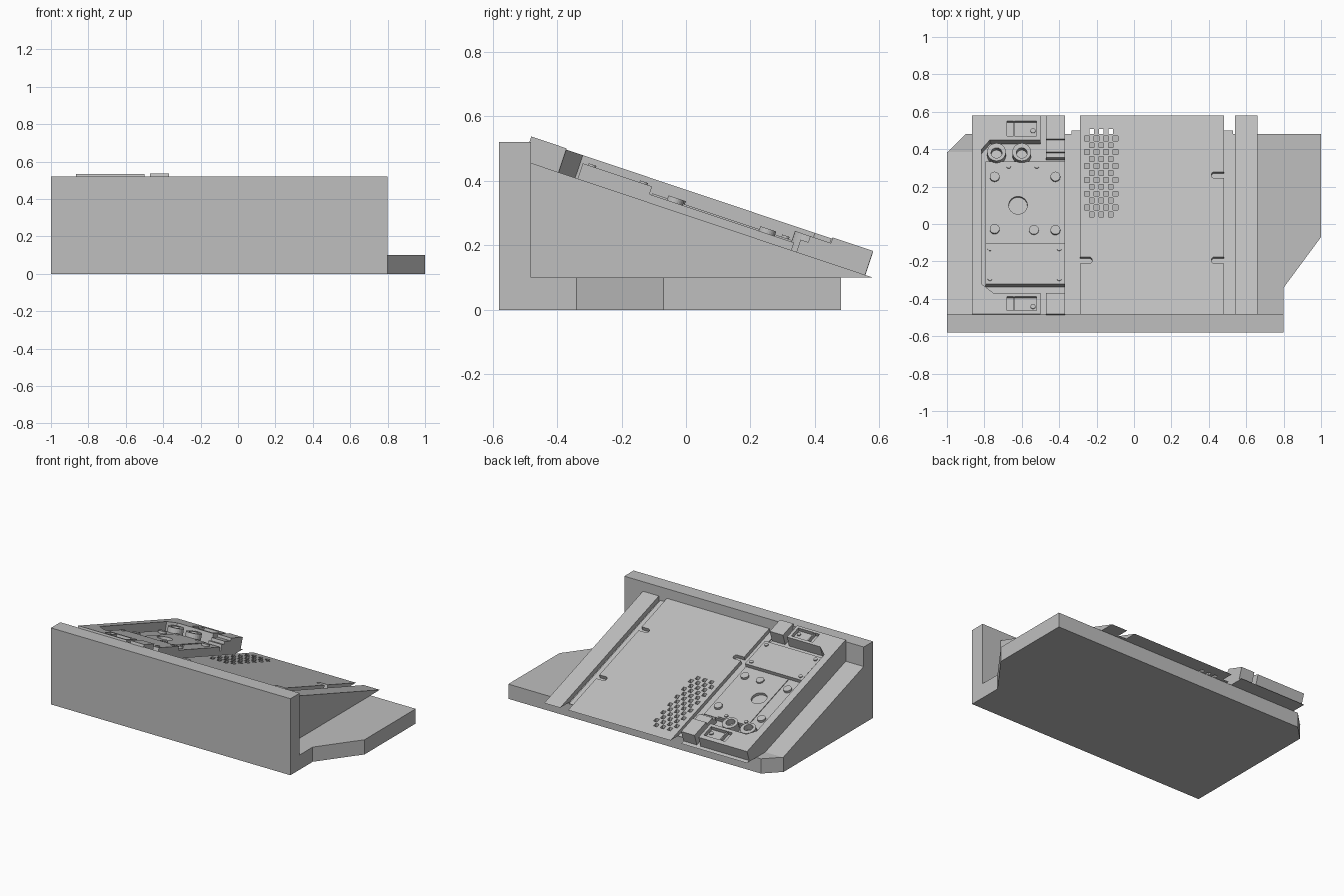
import bpy, bmesh, math

if "Cube" in bpy.data.objects:
    bpy.data.objects.remove(bpy.data.objects["Cube"])

grey = bpy.data.materials.new("plain_grey")
grey.use_nodes = True
colour = (0.52, 0.52, 0.52, 1)
grey.diffuse_color = colour
grey.node_tree.nodes["Principled BSDF"].inputs["Base Color"].default_value = colour

FRONT, TOP, BASE = -0.48, 0.455, 0.10      # ramp start, ramp height, base thickness
ANGLE = math.atan2(TOP - BASE, 1.06)
S, C = math.sin(ANGLE), math.cos(ANGLE)


def loft(name, rings):
    """Join two matching outlines into a closed solid; more pairs are separate solids."""
    bm = bmesh.new()
    for low, high in rings:
        a = [bm.verts.new(p) for p in low]
        b = [bm.verts.new(p) for p in high]
        bm.faces.new(a[::-1])
        bm.faces.new(b)
        for i in range(len(a)):
            j = (i + 1) % len(a)
            bm.faces.new((a[i], a[j], b[j], b[i]))
    bmesh.ops.recalc_face_normals(bm, faces=bm.faces)
    mesh = bpy.data.meshes.new(name)
    bm.to_mesh(mesh)
    bm.free()
    mesh.materials.append(grey)
    ob = bpy.data.objects.new(name, mesh)
    bpy.context.scene.collection.objects.link(ob)
    return ob


def flat(name, pts, z0, z1):
    return loft(name, [([(x, y, z0) for x, y in pts], [(x, y, z1) for x, y in pts])])


def tilt_ring(pts, w0, w1):
    """Plan outline of the upper face, extruded square to the ramp between two heights."""
    def place(x, y, w):
        v = (y - FRONT - w1 * S) / C
        return (x, FRONT + v * C + w * S, TOP - v * S + w * C)
    return [place(x, y, w0) for x, y in pts], [place(x, y, w1) for x, y in pts]


def tilted(name, outlines, w0, w1):
    return loft(name, [tilt_ring(p, w0, w1) for p in outlines])


def rect(x0, x1, y0, y1):
    return [(x0, y0), (x1, y0), (x1, y1), (x0, y1)]


def disc(x, y, r, n=24):
    return [(x + r * math.cos(i * math.tau / n), y + C * r * math.sin(i * math.tau / n))
            for i in range(n)]


def cut(ob, cutter):
    mod = ob.modifiers.new("cut", "BOOLEAN")
    mod.operation, mod.solver, mod.object = "DIFFERENCE", "EXACT", cutter
    cutter.hide_render = True
    bpy.context.view_layer.update()
    ev = ob.evaluated_get(bpy.context.evaluated_depsgraph_get())
    mesh = bpy.data.meshes.new_from_object(ev)
    ob.modifiers.clear()
    ob.data = mesh
    bpy.data.objects.remove(cutter)


# Base plate with cut corners, and the upright front wall
flat("base_plate", [(-1, -0.58), (0.8, -0.58), (0.8, -0.34), (1, -0.07),
                    (1, 0.48), (-0.9, 0.48), (-1, 0.38)], 0, BASE)
flat("front_wall", rect(-1, 0.8, -0.58, FRONT), BASE, 0.52)


# Ramp sections side by side
def wedge(name, x0, x1, height, end):
    profile = [(FRONT, BASE), (end, BASE), (FRONT, height)]
    return loft(name, [([(x0, y, z) for y, z in profile], [(x1, y, z) for y, z in profile])])


wedge("outer_ramp", -1, -0.865, 0.387, 0.385)
wedge("unit_ramp", -0.865, -0.37, TOP, 0.58)
wedge("slot_floor", -0.37, -0.335, 0.42, 0.48)
wedge("groove_floor_a", -0.335, -0.29, 0.428, 0.5)
wedge("groove_floor_b", 0.48, 0.53, 0.428, 0.5)
wedge("slit_floor", 0.53, 0.54, 0.42, 0.48)
wedge("side_rail", 0.54, 0.66, TOP, 0.58)
main = wedge("main_ramp", -0.29, 0.48, TOP, 0.58)

# Staggered vent holes straight through the main ramp
holes = []
for row in range(13):
    y = 0.495 - row * 0.037
    count = 4 if row % 2 else 3
    for i in range(count):
        x = -0.175 + (i - (count - 1) / 2) * 0.051
        p = rect(x - 0.013, x + 0.013, y - 0.013, y + 0.013)
        holes.append(([(a, b, 0.05) for a, b in p], [(a, b, 0.6) for a, b in p]))
cut(main, loft("vent_cutter", holes))


# Round-ended clip notches at the edges of the main ramp
def notch(edge, y, way):
    end = [(edge + way * (0.05 + 0.017 * math.sin(t)), y - 0.017 * math.cos(t))
           for t in [i * math.pi / 8 for i in range(9)]]
    return [(edge - way * 0.02, y - 0.017)] + end + [(edge - way * 0.02, y + 0.017)]


cut(main, tilted("notch_cutter", [notch(-0.29, -0.19, 1), notch(0.48, -0.19, -1),
                                  notch(0.48, 0.265, -1)], -0.025, 0.01))

# Raised frame around the unit pocket, with recesses in both end blocks
frame = tilted("unit_frame", [[(-0.865, FRONT), (-0.5, FRONT), (-0.5, -0.37), (-0.75, -0.37),
                               (-0.815, -0.32), (-0.815, 0.4), (-0.77, 0.45), (-0.5, 0.45),
                               (-0.5, 0.58), (-0.865, 0.58)]], 0, 0.074)
recesses = []
for y0, y1 in ((-0.46, -0.385), (0.475, 0.555)):
    recesses += [rect(-0.68, -0.645, y0, y1), rect(-0.638, -0.52, y0, y1)]
cut(frame, tilted("recess_cutter", recesses, 0.05, 0.085))
tilted("end_block_screws", [disc(-0.54, -0.44, 0.013), disc(-0.54, 0.5, 0.013)], 0.045, 0.058)

# Separate blocks along the inner edge of the unit
tilted("inner_end_blocks", [rect(-0.47, -0.37, FRONT, -0.37),
                            rect(-0.47, -0.37, 0.455, 0.58)], 0, 0.078)
tilted("inner_latch", [rect(-0.47, -0.37, 0.385, 0.455)], 0, 0.06)
tilted("inner_latch_step", [rect(-0.47, -0.37, 0.355, 0.385)], 0, 0.04)

# Plates inside the pocket
tilted("front_cover", [rect(-0.795, -0.37, -0.32, -0.105)], 0, 0.05)
plate = tilted("unit_plate", [rect(-0.795, -0.37, -0.115, 0.335)], 0, 0.025)
raised = tilted("centre_plate", [rect(-0.695, -0.47, -0.105, 0.33)], 0.02, 0.03)
for part in (plate, raised):
    cut(part, tilted("bore_cutter", [disc(-0.62, 0.11, 0.05)], 0.012, 0.06))

# Bosses and screws
tilted("bosses", [disc(x, y, 0.026) for x, y in
                  ((-0.745, 0.255), (-0.745, -0.025), (-0.535, -0.03),
                   (-0.42, -0.03), (-0.42, 0.255))], 0.02, 0.04)
tilted("cover_screws", [disc(x, y, 0.013, 12) for x in (-0.77, -0.4)
                        for y in (-0.13, -0.29)], 0.045, 0.056)
tilted("plate_screws", [disc(x, 0.31, 0.012, 12) for x in (-0.67, -0.52)], 0.025, 0.037)

# Two hollow round sockets
for side, x in (("outer", -0.735), ("inner", -0.6)):
    socket = tilted(side + "_socket", [disc(x, 0.385, 0.05)], 0, 0.06)
    cut(socket, tilted("socket_cutter", [disc(x, 0.385, 0.029)], 0.02, 0.075))
